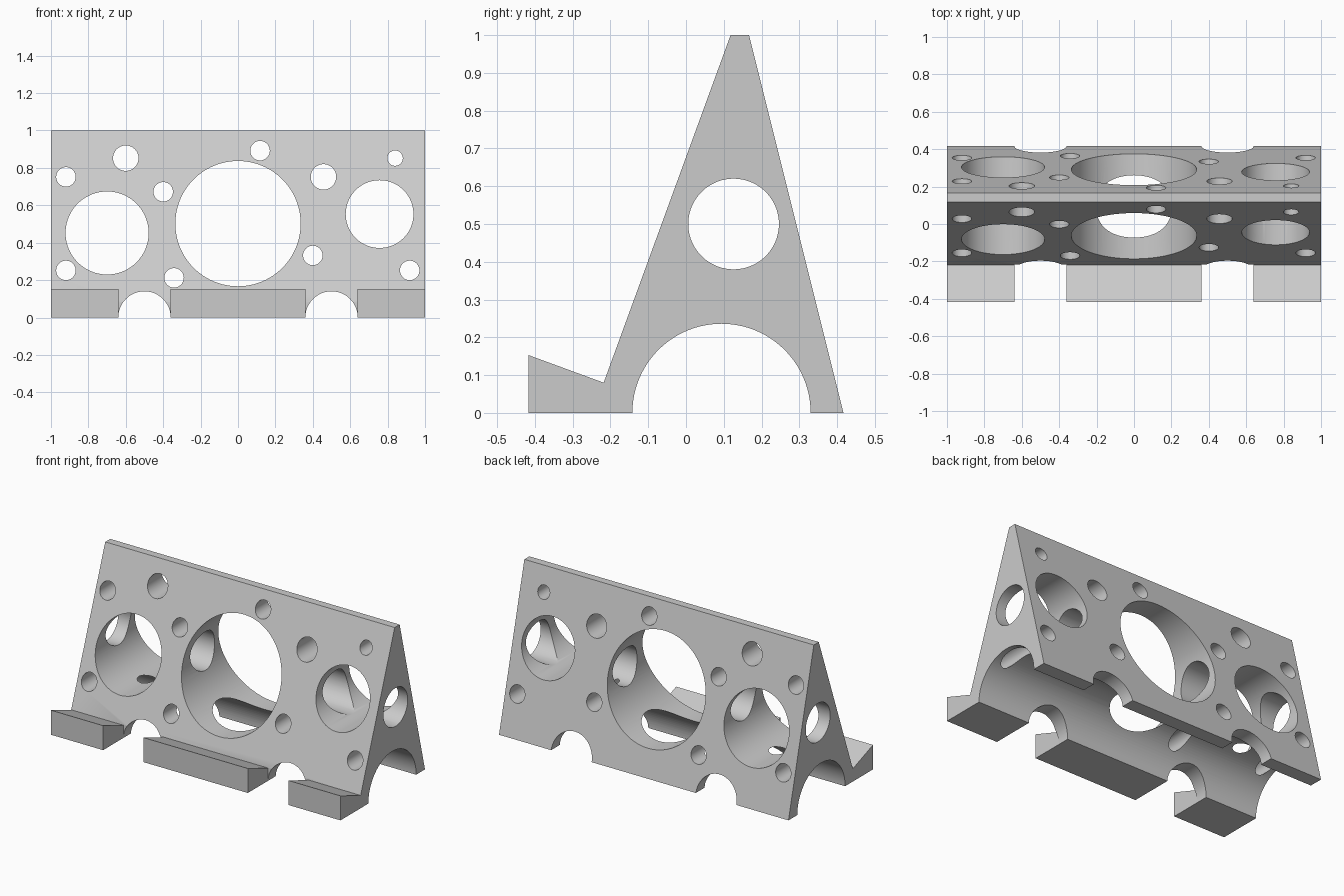
import bpy
import bmesh
from math import radians
from mathutils import Matrix

if "Cube" in bpy.data.objects:
    bpy.data.objects.remove(bpy.data.objects["Cube"])

grey = bpy.data.materials.new("plain grey")
grey.use_nodes = True
grey.diffuse_color = (0.6, 0.6, 0.6, 1)
grey.node_tree.nodes["Principled BSDF"].inputs["Base Color"].default_value = (0.6, 0.6, 0.6, 1)


def make_object(name, bm):
    mesh = bpy.data.meshes.new(name)
    bmesh.ops.recalc_face_normals(bm, faces=bm.faces)
    bm.to_mesh(mesh)
    bm.free()
    mesh.materials.append(grey)
    obj = bpy.data.objects.new(name, mesh)
    bpy.context.collection.objects.link(obj)
    return obj


def cylinder(name, axis, centre, radius, length=3):
    turn = Matrix.Rotation(radians(90), 4, "Y" if axis == "X" else "X")
    bm = bmesh.new()
    bmesh.ops.create_cone(bm, cap_ends=True, segments=96, radius1=radius, radius2=radius,
                          depth=length, matrix=Matrix.Translation(centre) @ turn)
    return make_object(name, bm)


def box(name, centre, size):
    bm = bmesh.new()
    bmesh.ops.create_cube(bm, size=1, matrix=Matrix.Translation(centre) @ Matrix.Diagonal((*size, 1)))
    return make_object(name, bm)


# Wedge body with a front lip, extruded along x
profile = [(-0.417, 0), (-0.417, 0.153), (-0.218, 0.08), (0.118, 1), (0.167, 1), (0.417, 0)]
bm = bmesh.new()
face = bm.faces.new([bm.verts.new((-1, y, z)) for y, z in profile])
side = bmesh.ops.extrude_face_region(bm, geom=[face])["geom"]
bmesh.ops.translate(bm, vec=(2, 0, 0), verts=[v for v in side if isinstance(v, bmesh.types.BMVert)])
body = make_object("wedge_stand", bm)

# Lengthwise tunnel and side bore
cutters = [cylinder("tunnel_cutter", "X", (0, 0.094, 0), 0.236),
           cylinder("side_bore_cutter", "X", (0, 0.126, 0.5), 0.12)]

# Arched notches under the walls, with the lip removed in front of them
for x in (-0.5, 0.5):
    cutters.append(cylinder("notch_cutter", "Y", (x, 0, 0), 0.14))
    cutters.append(box("lip_gap_cutter", (x, -0.717, 0.1), (0.28, 1, 0.5)))

# Round holes from front to back: x, z, radius
holes = [(0, 0.502, 0.335), (-0.7, 0.452, 0.222), (0.757, 0.553, 0.181),
         (-0.6, 0.852, 0.068), (0.457, 0.752, 0.068), (0.84, 0.852, 0.041)]
holes += [(x, z, 0.052) for x, z in ((-0.92, 0.752), (-0.4, 0.672), (-0.92, 0.252), (-0.342, 0.212),
                                     (0.118, 0.892), (0.4, 0.332), (0.918, 0.252))]
cutters += [cylinder("hole_cutter", "Y", (x, 0, z), r) for x, z, r in holes]

# Cut everything and bake the result
for cutter in cutters:
    cutter.hide_render = True
    mod = body.modifiers.new(cutter.name, "BOOLEAN")
    mod.operation = "DIFFERENCE"
    mod.solver = "EXACT"
    mod.object = cutter
bpy.context.view_layer.update()
graph = bpy.context.evaluated_depsgraph_get()
cut_mesh = bpy.data.meshes.new_from_object(body.evaluated_get(graph))
body.modifiers.clear()
body.data = cut_mesh
cut_mesh.materials.clear()
cut_mesh.materials.append(grey)
for poly in cut_mesh.polygons:
    poly.material_index = 0
for cutter in cutters:
    bpy.data.objects.remove(cutter)

bpy.ops.object.select_all(action="DESELECT")
body.select_set(True)
bpy.context.view_layer.objects.active = body
bpy.ops.object.shade_smooth_by_angle(angle=radians(25))
